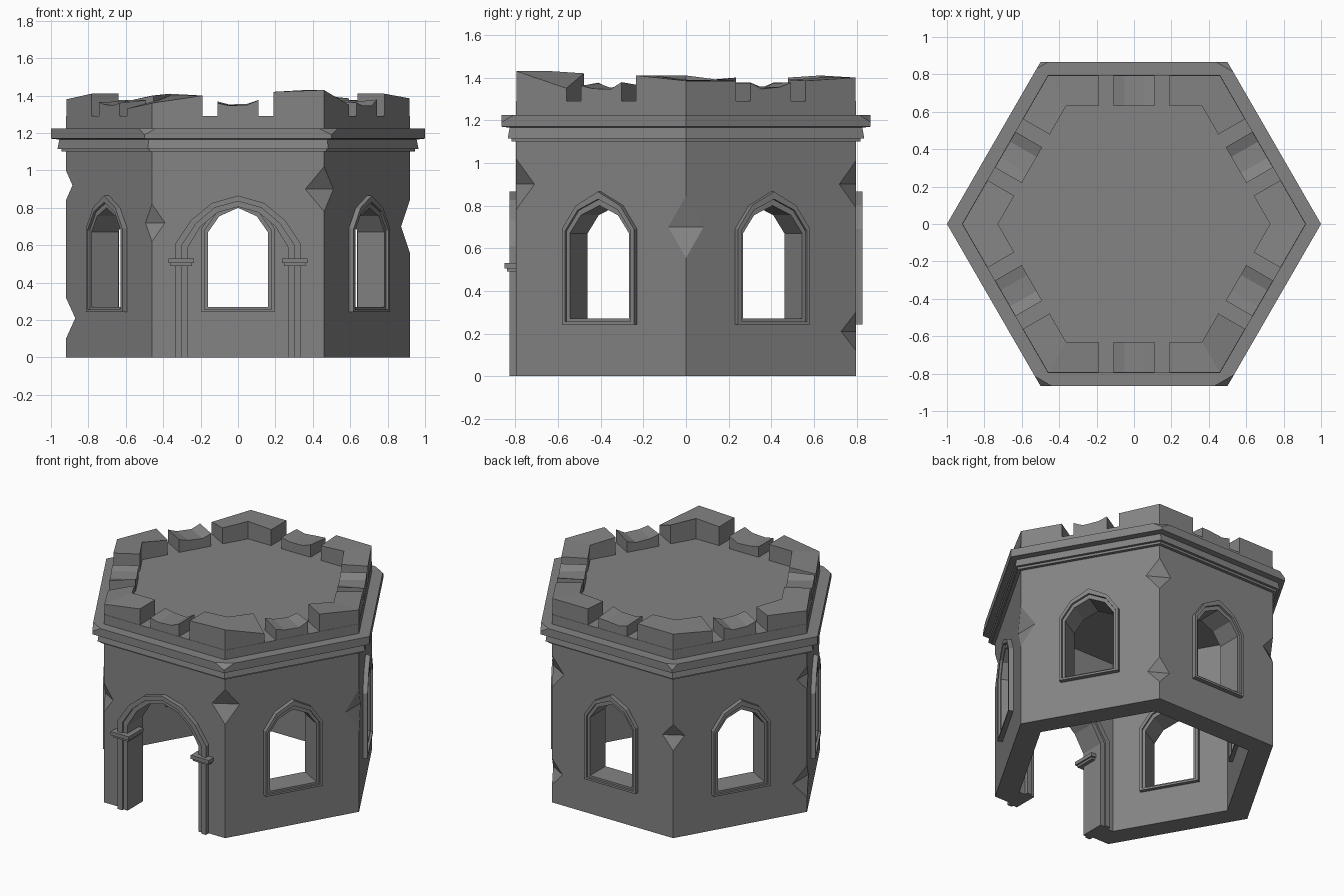
import bpy, bmesh, math, random
from mathutils import Matrix, Vector

if "Cube" in bpy.data.objects:
    bpy.data.objects.remove(bpy.data.objects["Cube"])

random.seed(4)
R, AP, T = 0.92, 0.797, 0.14          # wall corner radius, apothem, thickness
stone = bpy.data.materials.new("grey_stone")
stone.diffuse_color = (0.23, 0.23, 0.23, 1)
stone.use_nodes = True
stone.node_tree.nodes["Principled BSDF"].inputs["Base Color"].default_value = stone.diffuse_color


def loft(name, sections, closed=False, turn=0.0):
    """Join equal-length loops of points; cap the ends unless closed."""
    bm = bmesh.new()
    rows = [[bm.verts.new(p) for p in s] for s in sections]
    n, m = len(rows), len(rows[0])
    for i in range(n if closed else n - 1):
        a, b = rows[i], rows[(i + 1) % n]
        for j in range(m):
            k = (j + 1) % m
            bm.faces.new((a[j], a[k], b[k], b[j]))
    if not closed:
        bm.faces.new(rows[0])
        bm.faces.new(rows[-1])
    bmesh.ops.recalc_face_normals(bm, faces=bm.faces)
    bm.transform(Matrix.Rotation(math.radians(turn), 4, 'Z'))
    me = bpy.data.meshes.new(name)
    bm.to_mesh(me)
    bm.free()
    me.materials.append(stone)
    ob = bpy.data.objects.new(name, me)
    bpy.context.collection.objects.link(ob)
    return ob


def cut(target, cutter):
    mod = target.modifiers.new("cut", 'BOOLEAN')
    mod.operation, mod.solver, mod.object = 'DIFFERENCE', 'EXACT', cutter
    dg = bpy.context.evaluated_depsgraph_get()
    dg.update()
    me = bpy.data.meshes.new_from_object(target.evaluated_get(dg))
    target.modifiers.clear()
    target.data = me
    bpy.data.objects.remove(cutter)


def hexagon(r, z):
    return [(r * math.cos(math.pi * k / 3), r * math.sin(math.pi * k / 3), z) for k in range(6)]


def box(name, x0, x1, y0, y1, z0, z1, turn=0):
    return loft(name, [[(x0, y0, z), (x1, y0, z), (x1, y1, z), (x0, y1, z)] for z in (z0, z1)], turn=turn)


def arch(half):
    """Mirror a right-hand half outline that ends at the apex."""
    return half + [(-x, z) for x, z in reversed(half[:-1])]


def opening(outline, turn):
    return loft("opening_cutter", [[(x, y, z) for x, z in outline] for y in (-1.1, -0.4)], turn=turn)


def frame(name, outer, inner, y0, y1, closed, turn):
    return loft(name, [[(ox, y0, oz), (ix, y0, iz), (ix, y1, iz), (ox, y1, oz)]
                       for (ox, oz), (ix, iz) in zip(outer, inner)], closed, turn)


def chip(corner, r, z, h, d):
    """Wedge cutter that knocks a diamond notch out of a corner."""
    prof = [(r - d, z), (r, z + h), (r + 0.1, z + 3 * h), (r + 0.1, z - 3 * h), (r, z - h)]
    return loft("chip_cutter", [[(x, y, q) for x, q in prof] for y in (-0.3, 0.3)], turn=60 * corner)


# Outlines: opening edge, middle step, outer edge
win = [arch(h) for h in (
    [(.16, .27), (.16, .67), (.10, .755), (0, .80)],
    [(.178, .257), (.178, .68), (.11, .778), (0, .83)],
    [(.195, .243), (.195, .69), (.12, .80), (0, .865)])]
door = [arch(h) for h in (
    [(.27, 0), (.27, .585), (.20, .70), (.11, .775), (0, .805)],
    [(.30, 0), (.30, .60), (.225, .715), (.125, .80), (0, .835)],
    [(.335, 0), (.335, .61), (.25, .735), (.14, .825), (0, .865)])]

# Hollow wall with roof deck
wall = loft("tower_wall", [hexagon(R, 0), hexagon(R, 1.29)])
inner_r = (AP - T) / math.cos(math.pi / 6)
cut(wall, loft("hollow_cutter", [hexagon(inner_r, -0.2), hexagon(inner_r, 1.2)]))
for i in range(6):
    if i == 0:
        cut(wall, opening([(x, z if z > 0 else -0.1) for x, z in door[1]], 0))
    else:
        cut(wall, opening(win[1], 60 * i))

# Chipped wall corners: corner, height, half height, depth
for c, z, h, d in [(5, .90, .12, .05), (4, .72, .10, .035), (3, .92, .08, .035), (3, .21, .11, .05),
                   (0, .70, .145, .048), (1, .90, .11, .045), (1, .21, .09, .04), (2, .69, .09, .04)]:
    cut(wall, chip(c, R, z, h, d))

# Window and door surrounds, two steps each
for i in range(6):
    shape, label = (door, "door") if i == 0 else (win, "window_%d" % i)
    frame(label + "_outer_frame", shape[2], shape[1], -AP - .03, -AP + T + .025, i > 0, 60 * i)
    frame(label + "_inner_frame", shape[1], shape[0], -AP - .015, -AP + T + .012, i > 0, 60 * i)

# Door capitals
for s, side in ((-1, "left"), (1, "right")):
    box("door_capital_" + side, s * .235, s * .372, -.85, -.69, .505, .53)
    box("door_capital_base_" + side, s * .245, s * .362, -.84, -.70, .49, .505)

# Stepped cornice
profile = [(.90, 1.10), (.945, 1.10), (.945, 1.115), (.965, 1.115), (.955, 1.165),
           (1.0, 1.17), (1.0, 1.225), (.90, 1.225)]
cornice = loft("cornice", [[(r * math.cos(math.pi * k / 3), r * math.sin(math.pi * k / 3), z)
                            for r, z in profile] for k in range(6)], True)
for c, d in ((5, .035), (4, .03), (1, .03), (2, .02)):
    cut(cornice, chip(c, 1.0, 1.225, .035, d))

# Worn middle merlons, one per side
Y0, Y1, ZB = -0.795, -0.63, 1.27
for i in range(6):
    secs = []
    for u, z in ((-.11, 1.37), (-.05, 1.355), (.05, 1.355), (.11, 1.372)):
        a, b = (random.uniform(-.012, .008) for _ in range(2))
        secs.append([(u, Y0, ZB), (u, Y1, ZB), (u, Y1, z + a), (u, Y0, z + b)])
    loft("middle_merlon_%d" % i, secs, turn=60 * i)

# Corner merlons: outer/inner top heights at first end, corner, second end
tops = [((1.41, 1.41), (1.385, 1.39), (1.385, 1.38)),
        ((1.385, 1.39), (1.40, 1.40), (1.40, 1.39)),
        ((1.40, 1.40), (1.40, 1.41), (1.37, 1.40)),
        ((1.40, 1.39), (1.38, 1.41), (1.41, 1.41)),
        ((1.33, 1.37), (1.36, 1.40), (1.40, 1.40)),
        ((1.42, 1.42), (1.43, 1.43), (1.35, 1.42))]
ro, ri = R - .002, 0.63 / math.cos(math.pi / 6)
for k, hs in enumerate(tops):
    da, db = (Vector((math.cos(a), math.sin(a))) for a in (math.radians(-120), math.radians(120)))
    na, nb = (Vector((math.cos(a), math.sin(a))) * -.165 for a in (math.radians(-30), math.radians(30)))
    c = Vector((ro, 0))
    plan = [(c + da * .27, c + da * .27 + na), (c, Vector((ri, 0))), (c + db * .27, c + db * .27 + nb)]
    loft("corner_merlon_%d" % k, [[(*o, ZB), (*n, ZB), (*n, zi), (*o, zo)]
                                  for (o, n), (zo, zi) in zip(plan, hs)], turn=60 * k)
